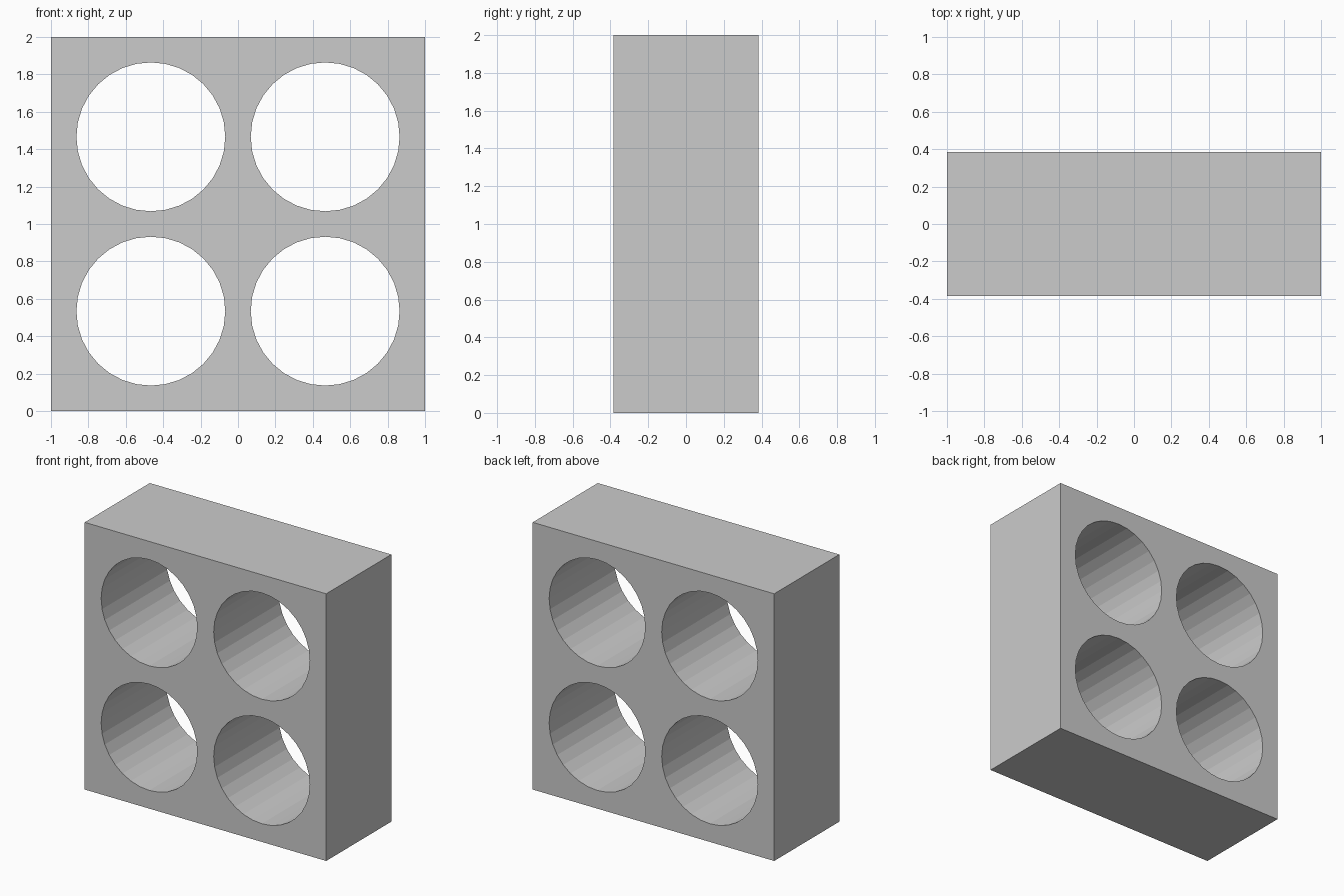
import bpy
from math import pi

if "Cube" in bpy.data.objects:
    bpy.data.objects.remove(bpy.data.objects["Cube"])

HALF_DEPTH = 0.385
HOLE_OFFSET = 0.466
HOLE_RADIUS = 0.398

# Square block standing on the ground
bpy.ops.mesh.primitive_cube_add(size=1, location=(0, 0, 1))
block = bpy.context.object
block.name = "shelf_block"
block.scale = (2, 2 * HALF_DEPTH, 2)
bpy.ops.object.transform_apply(location=False, rotation=False, scale=True)

# Four round compartments cut straight through from front to back
for sx in (-1, 1):
    for sz in (-1, 1):
        bpy.ops.mesh.primitive_cylinder_add(
            vertices=32, radius=HOLE_RADIUS, depth=2,
            location=(sx * HOLE_OFFSET, 0, 1 + sz * HOLE_OFFSET),
            rotation=(pi / 2, 0, 0))
        cutter = bpy.context.object
        cutter.name = "hole_cutter"
        cutter.hide_render = True
        mod = block.modifiers.new("hole", 'BOOLEAN')
        mod.operation = 'DIFFERENCE'
        mod.solver = 'EXACT'
        mod.object = cutter
        bpy.context.view_layer.objects.active = block
        bpy.ops.object.modifier_apply(modifier=mod.name)
        bpy.data.objects.remove(cutter, do_unlink=True)
